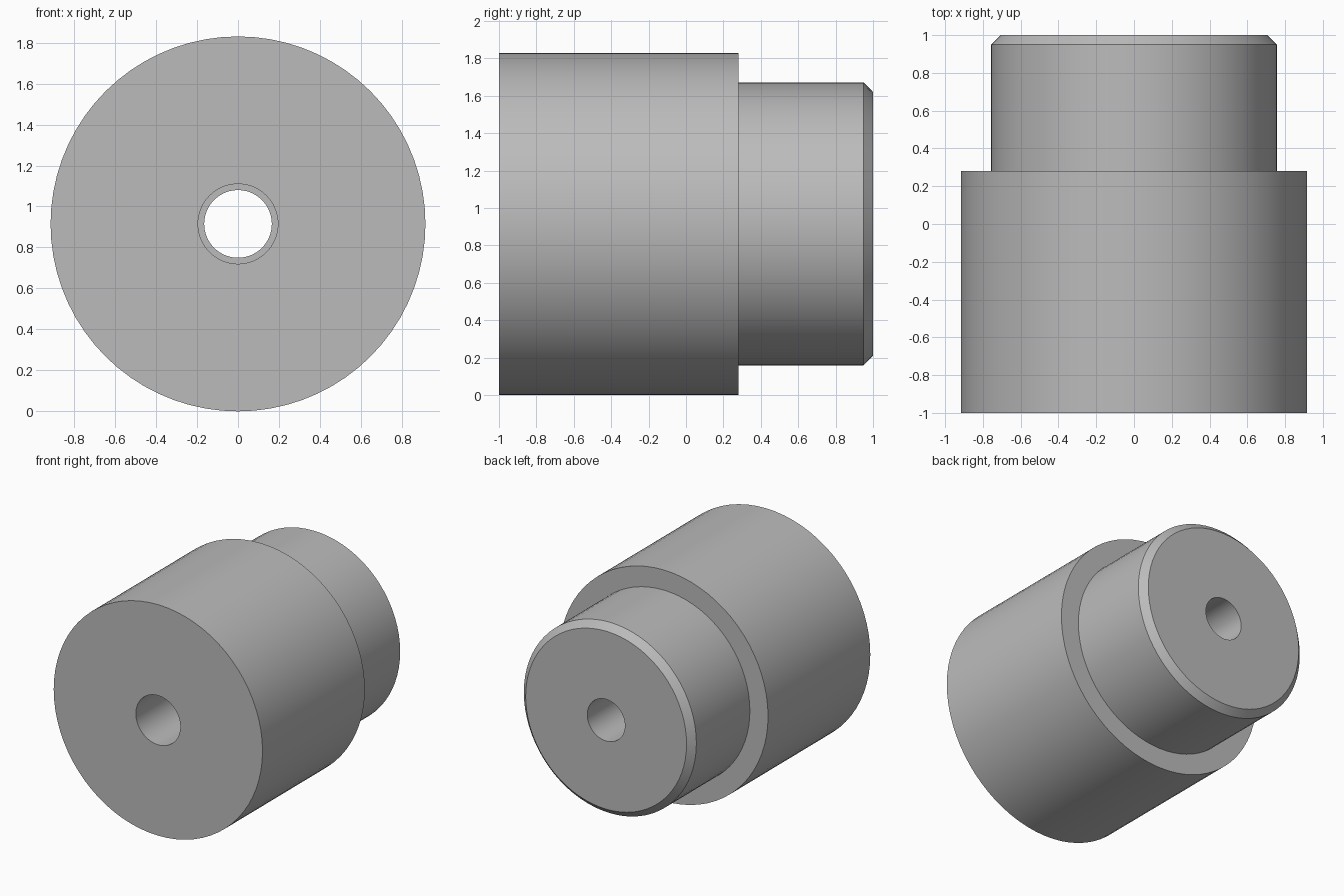
import bpy, bmesh, math
from mathutils import Matrix, Vector

old = bpy.data.objects.get("Cube")
if old:
    bpy.data.objects.remove(old, do_unlink=True)

SEGMENTS = 72
OUTER = 0.915

# Plain grey metal
grey = bpy.data.materials.new("grey_metal")
grey.use_nodes = True
colour = (0.5, 0.5, 0.5, 1)
grey.diffuse_color = colour
grey.node_tree.nodes["Principled BSDF"].inputs["Base Color"].default_value = colour

# Closed half section as (radius, y): body, shoulder, chamfered spigot, stepped bore
section = [
    (0.195, -1), (OUTER, -1), (OUTER, 0.28), (0.756, 0.28),
    (0.756, 0.95), (0.705, 1), (0.165, 1), (0.165, 0.28), (0.195, 0.28),
]

# Revolve the section around the y axis
bm = bmesh.new()
verts = [bm.verts.new((r, y, 0)) for r, y in section]
edges = [bm.edges.new((a, b)) for a, b in zip(verts, verts[1:] + verts[:1])]
bmesh.ops.spin(bm, geom=verts + edges, cent=(0, 0, 0), axis=(0, 1, 0),
               angle=math.tau, steps=SEGMENTS, use_merge=True)
bmesh.ops.remove_doubles(bm, verts=bm.verts, dist=0.0001)
bmesh.ops.recalc_face_normals(bm, faces=bm.faces)
bmesh.ops.transform(bm, matrix=Matrix.Translation(Vector((0, 0, OUTER))), verts=bm.verts)

mesh = bpy.data.meshes.new("stepped_bushing")
bm.to_mesh(mesh)
bm.free()
mesh.materials.append(grey)
bushing = bpy.data.objects.new("stepped_bushing", mesh)
bpy.context.collection.objects.link(bushing)

# Smooth round walls with crisp rims
bpy.ops.object.select_all(action="DESELECT")
bushing.select_set(True)
bpy.context.view_layer.objects.active = bushing
bpy.ops.object.shade_smooth_by_angle(angle=math.radians(30))
